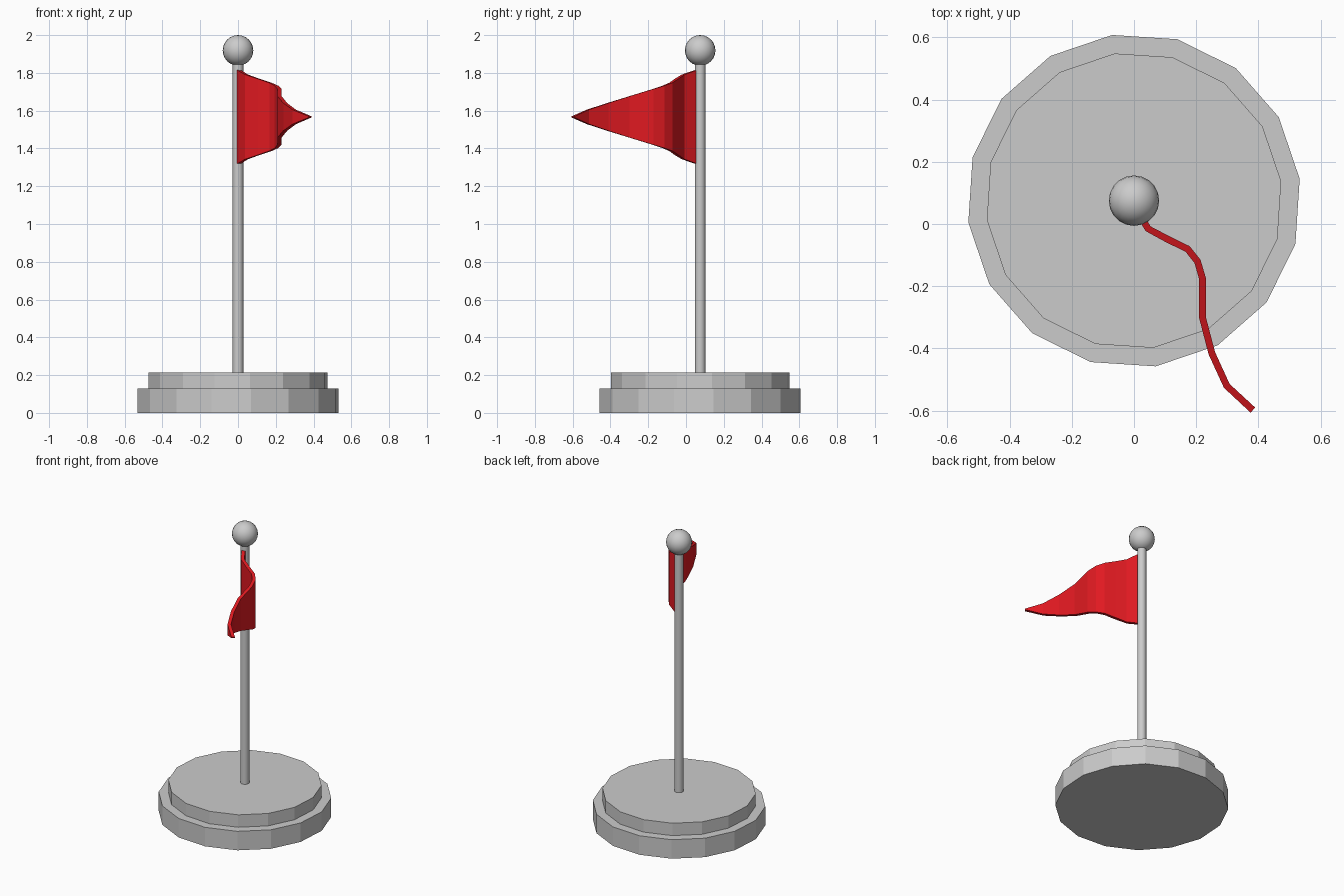
import bpy, bmesh, math
from mathutils import Vector

if "Cube" in bpy.data.objects:
    bpy.data.objects.remove(bpy.data.objects["Cube"])

CY = 0.075  # pole axis in y


def disc(name, radius, z0, z1, sides, turn=0.0):
    bpy.ops.mesh.primitive_cylinder_add(vertices=sides, radius=radius, depth=z1 - z0,
                                        location=(0, CY, (z0 + z1) / 2),
                                        rotation=(0, 0, turn))
    obj = bpy.context.object
    obj.name = name
    return obj


# Two-step faceted base
disc("base_lower", 0.537, 0.0, 0.13, 16, math.radians(7.5))
disc("base_upper", 0.477, 0.13, 0.215, 16, math.radians(7.5))

# Pole
disc("pole", 0.028, 0.21, 1.87, 16)
bpy.ops.object.shade_smooth_by_angle(angle=math.radians(35))

# Ball finial
bpy.ops.mesh.primitive_uv_sphere_add(segments=20, ring_count=12, radius=0.081,
                                     location=(0, CY, 1.919))
bpy.context.object.name = "finial_ball"
bpy.ops.object.shade_smooth()

# Waving pennant: a plan path whose height tapers evenly along its length
path = [Vector(p) for p in [
    (0.005, 0.053), (0.045, -0.015), (0.11, -0.05), (0.172, -0.08), (0.204, -0.12),
    (0.22, -0.175), (0.22, -0.30), (0.25, -0.415), (0.298, -0.52), (0.382, -0.598)]]
dist = [0.0]
for a, b in zip(path, path[1:]):
    dist.append(dist[-1] + (b - a).length)

bm = bmesh.new()
columns = []
for p, d in zip(path, dist):
    half = 0.245 * (1 - d / dist[-1]) + 0.003
    columns.append([bm.verts.new((p.x, p.y, 1.567 + s * half)) for s in (-1, 1)])
for a, b in zip(columns, columns[1:]):
    bm.faces.new((a[0], b[0], b[1], a[1]))
mesh = bpy.data.meshes.new("flag")
bm.to_mesh(mesh)
bm.free()
flag = bpy.data.objects.new("flag", mesh)
bpy.context.collection.objects.link(flag)
solid = flag.modifiers.new("thickness", 'SOLIDIFY')
solid.thickness = 0.022
solid.offset = 0

red = bpy.data.materials.new("flag_red")
red.diffuse_color = (0.75, 0.01, 0.015, 1)
red.use_nodes = True
red.node_tree.nodes["Principled BSDF"].inputs["Base Color"].default_value = red.diffuse_color
mesh.materials.append(red)
